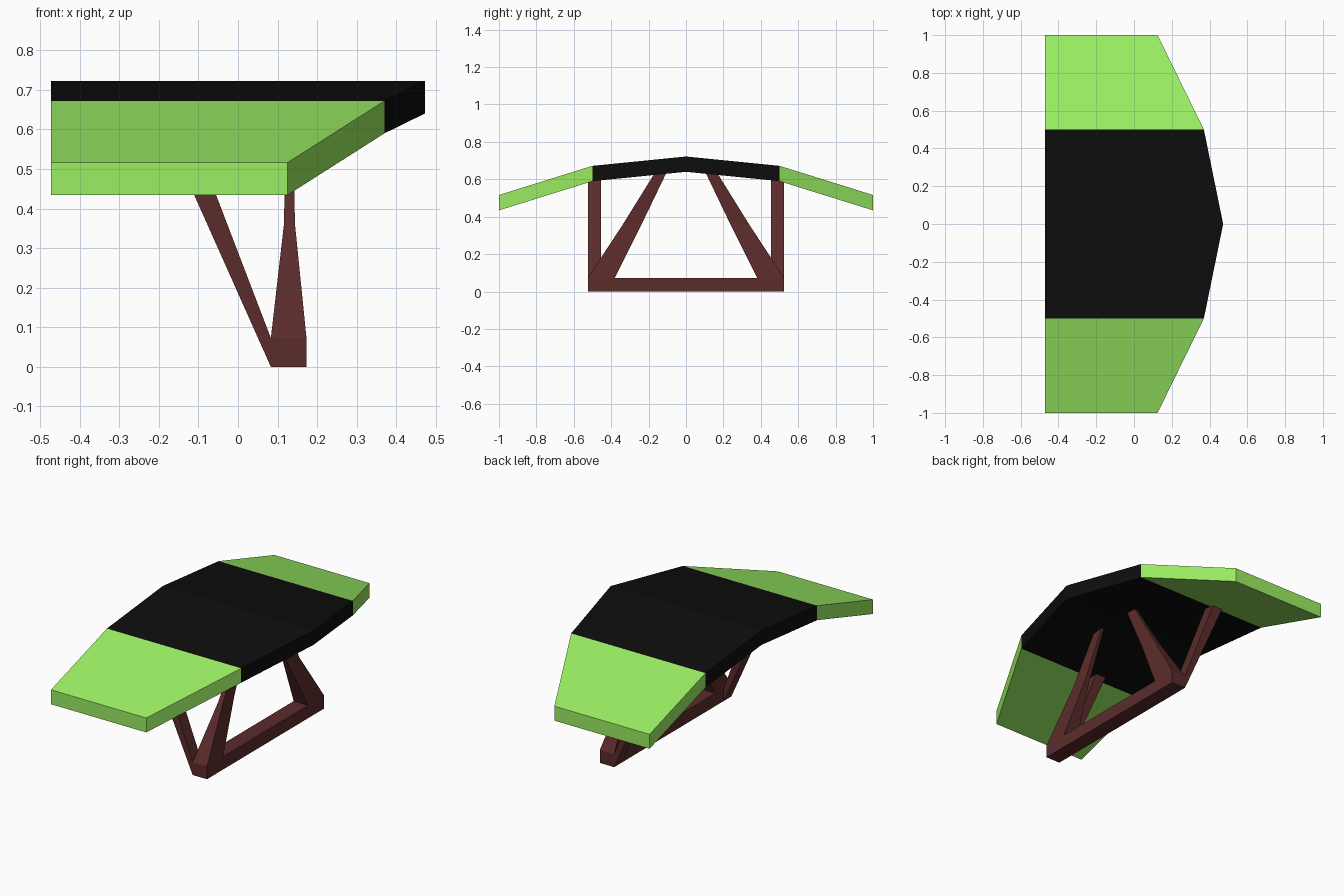
import bpy
import bmesh

if "Cube" in bpy.data.objects:
    bpy.data.objects.remove(bpy.data.objects["Cube"])


def material(name, color):
    mat = bpy.data.materials.new(name)
    mat.diffuse_color = (*color, 1)
    mat.use_nodes = True
    mat.node_tree.nodes["Principled BSDF"].inputs["Base Color"].default_value = mat.diffuse_color
    return mat


def loft(name, rings, mats, span_mats=None):
    """Skin a list of four-point rings into a capped solid."""
    bm = bmesh.new()
    loops = [[bm.verts.new(p) for p in ring] for ring in rings]
    bm.faces.new(loops[0])
    bm.faces.new(loops[-1])
    for k, (a, b) in enumerate(zip(loops, loops[1:])):
        for i in range(4):
            j = (i + 1) % 4
            face = bm.faces.new((a[i], a[j], b[j], b[i]))
            face.material_index = span_mats[k] if span_mats else 0
    if span_mats:
        bm.faces.ensure_lookup_table()
        bm.faces[0].material_index = span_mats[0]
        bm.faces[1].material_index = span_mats[-1]
    bmesh.ops.recalc_face_normals(bm, faces=bm.faces)
    mesh = bpy.data.meshes.new(name)
    bm.to_mesh(mesh)
    bm.free()
    for m in mats:
        mesh.materials.append(m)
    obj = bpy.data.objects.new(name, mesh)
    bpy.context.collection.objects.link(obj)
    return obj


def mirror_y(obj):
    mod = obj.modifiers.new("Mirror", "MIRROR")
    mod.use_axis = (False, True, False)


def level_ring(x0, x1, y0, y1, z):
    return [(x0, y0, z), (x1, y0, z), (x1, y1, z), (x0, y1, z)]


black = material("black_fabric", (0.004, 0.004, 0.004))
green = material("green_fabric", (0.33, 0.86, 0.125))
brown = material("brown_frame", (0.105, 0.024, 0.024))

# Wing: drooping cross-sections along the span (y, nose x, top z)
sections = [(-1, 0.125, 0.516), (-0.5, 0.37, 0.672), (0, 0.472, 0.722),
            (0.5, 0.37, 0.672), (1, 0.125, 0.516)]
rings = [[(-0.472, y, z - 0.082), (x, y, z - 0.082), (x, y, z), (-0.472, y, z)]
         for y, x, z in sections]
loft("wing", rings, [black, green], [1, 0, 0, 1])

# Control bar along the bottom
loft("base_bar", [level_ring(0.083, 0.173, -0.525, 0.525, z) for z in (0, 0.073)],
     [brown])

# Tapered front struts leaning in toward the middle of the wing
front = loft("front_struts", [level_ring(0.083, 0.173, 0.38, 0.525, 0.073),
                              level_ring(0.116, 0.144, 0.237, 0.337, 0.36),
                              level_ring(0.122, 0.138, 0.10, 0.16, 0.645)], [brown])
mirror_y(front)

# Rear struts sloping back from the bar ends
rear = loft("rear_struts", [
    [(0.083, 0.455, 0), (0.083, 0.525, 0), (0.083, 0.525, 0.073), (0.083, 0.455, 0.073)],
    [(-0.182, 0.455, 0.594), (-0.182, 0.525, 0.594),
     (-0.118, 0.525, 0.598), (-0.118, 0.455, 0.598)]], [brown])
mirror_y(rear)
